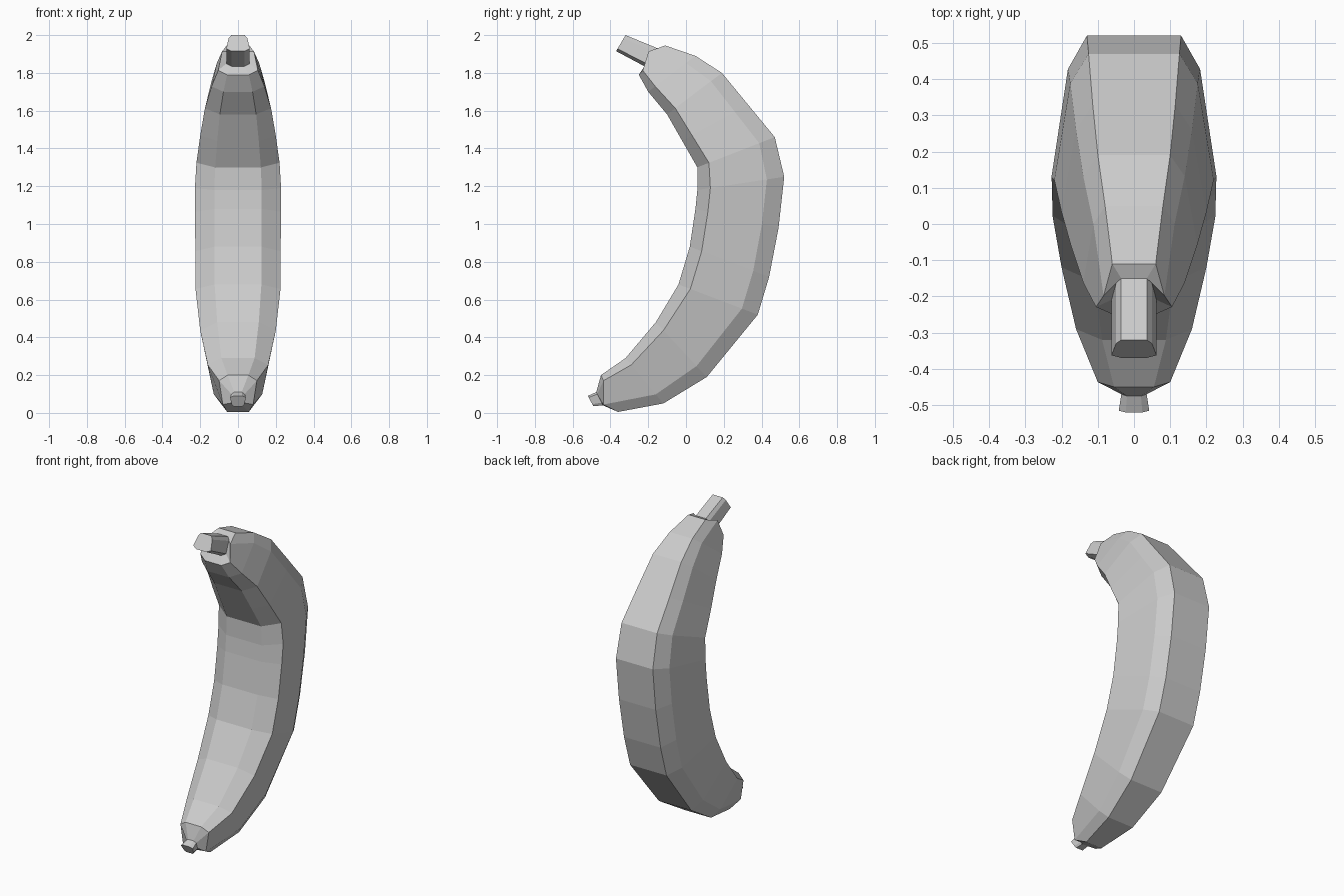
import bpy
import bmesh

cube = bpy.data.objects.get("Cube")
if cube:
    bpy.data.objects.remove(cube)

grey = bpy.data.materials.new("plain grey")
grey.use_nodes = True
GREY = (0.6, 0.6, 0.6, 1)
grey.diffuse_color = GREY
grey.node_tree.nodes["Principled BSDF"].inputs["Base Color"].default_value = GREY

# Eight-sided section: (fraction from inner to outer edge, fraction of half width)
SECTION = [(0, 0.55), (0.15, 1), (0.8, 0.8), (1, 0.57)]


def ring(bm, inner, outer, width, lean=0):
    """One section; lean pulls the rear side corners forward."""
    half = []
    for i, (t, s) in enumerate(SECTION):
        y = inner[0] + (outer[0] - inner[0]) * t + (lean if i == 2 else 0)
        z = inner[1] + (outer[1] - inner[1]) * t
        half.append((s * width, y, z))
    points = half + [(-x, y, z) for x, y, z in reversed(half)]
    return [bm.verts.new(p) for p in points]


def loft(name, sections):
    bm = bmesh.new()
    rings = [ring(bm, *s) for s in sections]
    for a, b in zip(rings, rings[1:]):
        for i in range(8):
            j = (i + 1) % 8
            bm.faces.new((a[i], a[j], b[j], b[i]))
    bm.faces.new(rings[0])
    bm.faces.new(rings[-1])
    bmesh.ops.recalc_face_normals(bm, faces=bm.faces)
    mesh = bpy.data.meshes.new(name)
    bm.to_mesh(mesh)
    bm.free()
    mesh.materials.append(grey)
    obj = bpy.data.objects.new(name, mesh)
    bpy.context.collection.objects.link(obj)
    return obj


# Collars where the tip and stem leave the fruit
tip_collar = ((-0.475, 0.11), (-0.44, 0.04), 0.035)
stem_collar = ((-0.22, 1.835), (-0.15, 1.93), 0.062)

# Curved fruit, bottom to top: inner (y, z), outer (y, z), half width
loft("fruit_body", [
    tip_collar,
    ((-0.45, 0.20), (-0.36, 0.005), 0.10, -0.06),
    ((-0.32, 0.29), (-0.12, 0.05), 0.16),
    ((-0.16, 0.48), (0.11, 0.19), 0.20),
    ((-0.04, 0.68), (0.38, 0.52), 0.225),
    ((0.02, 0.88), (0.44, 0.72), 0.226),
    ((0.05, 1.08), (0.49, 0.98), 0.227),
    ((0.06, 1.18), (0.52, 1.25), 0.228),
    ((0.06, 1.30), (0.47, 1.46), 0.22),
    ((-0.02, 1.44), (0.33, 1.63), 0.20),
    ((-0.10, 1.58), (0.19, 1.80), 0.175),
    ((-0.20, 1.70), (0.05, 1.89), 0.14),
    ((-0.25, 1.79), (-0.11, 1.945), 0.105, -0.06),
    stem_collar,
])

# Stem at the top and small blossom tip at the bottom
loft("stem", [stem_collar, ((-0.37, 1.915), (-0.32, 2.0), 0.062)])
loft("blossom_tip", [tip_collar, ((-0.52, 0.09), (-0.49, 0.035), 0.042)])
